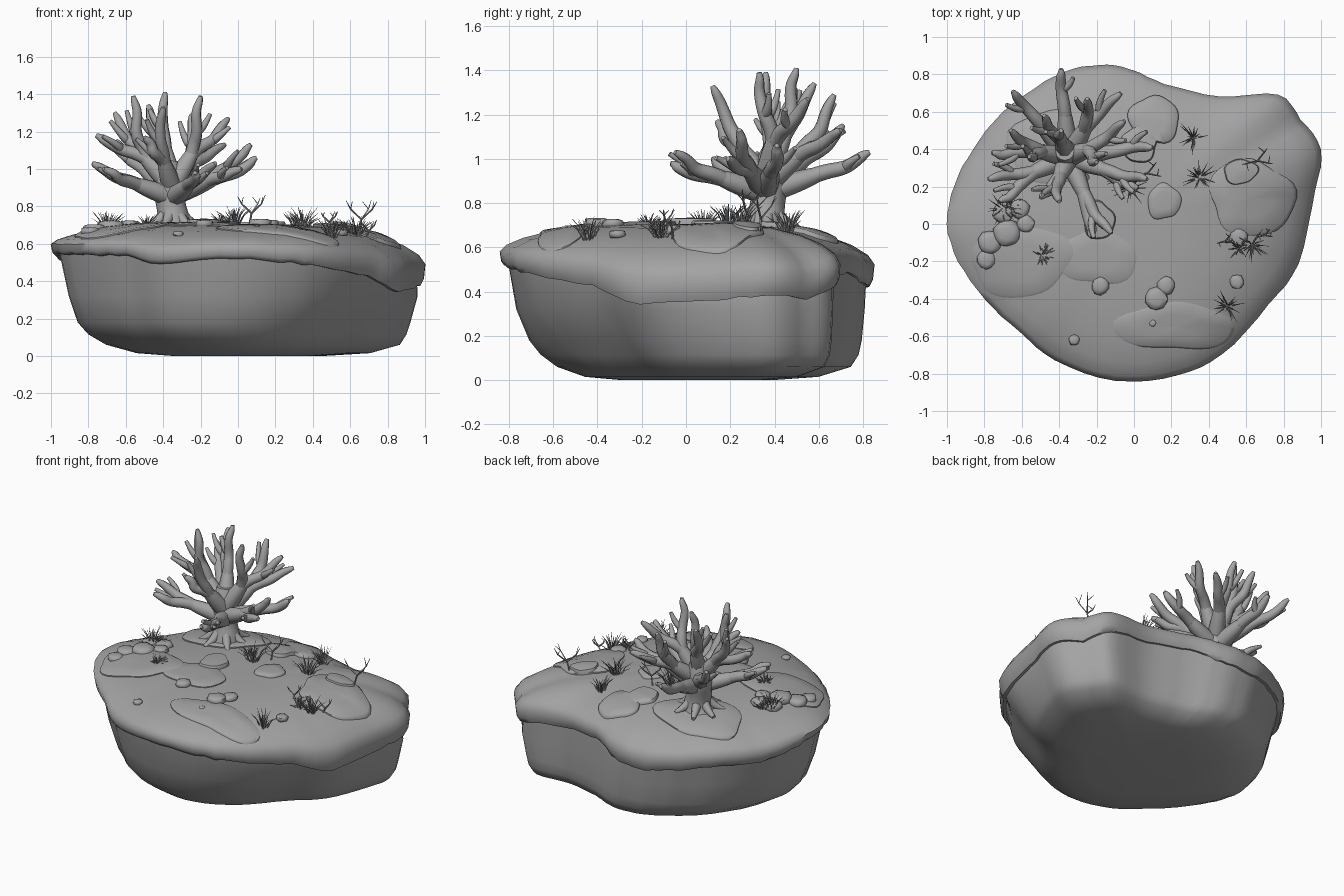
import bpy, bmesh, math, random
from mathutils import Vector
from mathutils.bvhtree import BVHTree

if "Cube" in bpy.data.objects:
    bpy.data.objects.remove(bpy.data.objects["Cube"])

random.seed(4)
R = random.uniform

# island outline: x, y, height of the crease under the overhanging top layer
OUT = [(-1, 0, .54), (-.94, -.2, .54), (-.8, -.4, .535), (-.61, -.58, .53), (-.42, -.73, .49),
       (-.1, -.84, .52), (.23, -.81, .5), (.47, -.7, .47), (.72, -.43, .42), (.88, -.21, .34),
       (.97, .18, .36), (1, .4, .38), (.89, .56, .36), (.77, .69, .42), (.46, .68, .46),
       (.16, .75, .48), (0, .82, .44), (-.14, .85, .42), (-.32, .83, .42), (-.48, .76, .44),
       (-.7, .6, .47), (-.86, .4, .46), (-.96, .21, .5)]

grey = bpy.data.materials.new("dark_grey")
grey.diffuse_color = (.37, .37, .37, 1)
grey.use_nodes = True
grey.node_tree.nodes["Principled BSDF"].inputs["Base Color"].default_value = grey.diffuse_color


def smooth_loop(pts, sub):
    """Closed Catmull-Rom loop through the points."""
    p, n, res = [Vector(q) for q in pts], len(pts), []
    for i in range(n):
        a, b, c, d = p[i - 1], p[i], p[(i + 1) % n], p[(i + 2) % n]
        for k in range(sub):
            t = k / sub
            res.append(.5 * (2 * b + (c - a) * t + (2 * a - 5 * b + 4 * c - d) * t * t
                             + (3 * b - a - 3 * c + d) * t ** 3))
    return res


def add_object(name, mesh, angle=50):
    mesh.shade_smooth()
    mesh.set_sharp_from_angle(angle=math.radians(angle))
    mesh.materials.clear()
    mesh.materials.append(grey)
    ob = bpy.data.objects.new(name, mesh)
    bpy.context.collection.objects.link(ob)
    return ob


def loft(name, rings, angle):
    """Skin a list of equal rings, closing both ends."""
    bm = bmesh.new()
    vs = [[bm.verts.new(v) for v in ring] for ring in rings]
    n = len(rings[0])
    for a, b in zip(vs, vs[1:]):
        for i in range(n):
            j = (i + 1) % n
            bm.faces.new((a[i], a[j], b[j], b[i]))
    for ring in (vs[0], vs[-1]):
        c = bm.verts.new(sum((v.co for v in ring), Vector()) / n)
        for i in range(n):
            bm.faces.new((ring[i], ring[(i + 1) % n], c))
    bmesh.ops.recalc_face_normals(bm, faces=bm.faces)
    me = bpy.data.meshes.new(name)
    bm.to_mesh(me)
    bm.free()
    return add_object(name, me, angle)


def tubes(name, paths, sides=1, smooth=True):
    """Tapered tubes; each path is a list of (point, radius)."""
    cu = bpy.data.curves.new(name, 'CURVE')
    cu.dimensions = '3D'
    cu.bevel_depth, cu.bevel_resolution, cu.use_fill_caps = 1, sides, True
    cu.resolution_u = 4
    for path in paths:
        sp = cu.splines.new('NURBS' if smooth else 'POLY')
        sp.points.add(len(path) - 1)
        for q, (co, r) in zip(sp.points, path):
            q.co, q.radius = (*co, 1), r
        if smooth:
            sp.order_u, sp.use_endpoint_u = 3, True
    tmp = bpy.data.objects.new(name + "_tmp", cu)
    bpy.context.collection.objects.link(tmp)
    dg = bpy.context.evaluated_depsgraph_get()
    me = bpy.data.meshes.new_from_object(tmp.evaluated_get(dg))
    bpy.data.objects.remove(tmp)
    me.name = name
    return add_object(name, me)


loop = [v + Vector((R(-.003, .003), R(-.003, .003), R(-.006, .006))) for v in smooth_loop(OUT, 4)]


def skew(v, k):
    """Pull the foot in at the front right and push it out at the front left."""
    a = math.atan2(v.y, v.x)
    return 1 + k * (.06 * max(0, math.cos(a + 2.3)) ** 3 - .17 * max(0, math.cos(a + .75)) ** 4)


# rock base: scale, shift x, shift y, z, skew (the last ring follows the crease)
base = [[(v.x * s * skew(v, k) + dx, v.y * s * skew(v, k) + dy, z) for v in loop]
        for s, dx, dy, z, k in
        [(.4, .06, .05, 0, 1), (.62, .09, .07, .015, 1), (.78, .09, .08, .06, 1),
         (.845, .06, .06, .115, .9), (.885, .04, .04, .18, .7), (.93, .03, .015, .32, .2)]]
base.append([(v.x * .955, v.y * .955, v.z + .02) for v in loop])
loft("rock_base", base, 60)

# overhanging top layer: scale, blend from crease height to top height
TOP = .706
cap = loft("ground_top", [[(v.x * s, v.y * s, v.z + (TOP - v.z) * m) for v in loop] for s, m in
           [(.93, .03), (.975, .02), (.992, .12), (1, .35), (.965, .5), (.88, .66),
            (.75, .81), (.55, .94), (.3, .99), (.1, 1)]], 60)
bvh = BVHTree.FromPolygons([v.co for v in cap.data.vertices],
                           [p.vertices for p in cap.data.polygons])


def ground(x, y):
    hit = bvh.ray_cast(Vector((x, y, 2)), Vector((0, 0, -1)))
    return hit[0].z if hit[0] else .6


# flat earth patches draped over the ground: x, y, rx, ry, height
PATCHES = [(.63, .14, .235, .2, .018), (.57, .28, .09, .07, .03), (.11, .56, .13, .13, .02),
           (.03, .43, .1, .1, .02), (.16, .12, .085, .1, .015), (-.19, .02, .09, .1, .025),
           (-.2, -.18, .21, .15, .012), (.22, -.55, .31, .13, .012), (-.6, -.2, .27, .19, .014),
           (-.4, .42, .28, .2, .015)]
for i, (x, y, rx, ry, h) in enumerate(PATCHES):
    ph, ring = R(0, 6), []
    wob = [1 + .06 * math.sin(2 * a + ph) + .06 * math.sin(3 * a + 2 * ph) + .04 * math.sin(5 * a)
           for a in (k * math.tau / 32 for k in range(32))]
    for s, dz in [(1, -.015), (1, h * .5), (.93, h), (.5, h * 1.1), (.1, h * 1.15)]:
        row = []
        for k, w in enumerate(wob):
            px = x + rx * s * w * math.cos(k * math.tau / 32)
            py = y + ry * s * w * math.sin(k * math.tau / 32)
            row.append((px, py, ground(px, py) + dz))
        ring.append(row)
    loft(f"ground_patch_{i}", ring, 50)

# angular stones: x, y, radius
STONES = [(-.77, -.1, .065), (-.79, -.19, .055), (-.68, -.05, .075), (-.7, .06, .06),
          (-.61, .08, .055), (-.58, 0, .05), (-.18, -.33, .05), (.12, -.4, .065),
          (.17, -.33, .05), (-.32, -.62, .03), (.56, -.07, .05), (.55, -.31, .04), (.1, -.53, .02)]
for i, (x, y, r) in enumerate(STONES):
    bm = bmesh.new()
    bmesh.ops.create_icosphere(bm, subdivisions=2, radius=r)
    for v in bm.verts:
        v.co *= R(.9, 1.06)
        v.co.z = max(min(v.co.z * .7, r * .45), -r * .4)
    me = bpy.data.meshes.new("stone")
    bm.to_mesh(me)
    bm.free()
    add_object(f"stone_{i}", me).location = (x, y, ground(x, y) + .008)

# tree trunk and roots
C = Vector((-.35, .36, .66))
tubes("trunk", [[(C, .115), (C + Vector((.01, 0, .06)), .088), (C + Vector((-.01, .01, .15)), .075),
                 (C + Vector((-.02, .02, .26)), .095), (C + Vector((-.02, .03, .38)), .05)]], 4)
roots = []
for k in range(7):
    a = k * math.tau / 7 + R(-.2, .2)
    d = Vector((math.cos(a), math.sin(a), 0))
    roots.append([(C + d * .03 + Vector((0, 0, .12)), .035), (C + d * .08 + Vector((0, 0, .05)), .03),
                  (C + d * .16 + Vector((0, 0, .03)), .012)])
tubes("roots", roots, 2)

# limbs that fork into the listed branch tips
LIMBS = [[(-.39, .50, 1.41), (-.48, .58, 1.34)], [(-.20, .33, 1.39), (-.05, .55, 1.27)],
         [(-.56, .36, 1.39), (-.66, .5, 1.3), (-.76, .38, 1.18)],
         [(-.40, .12, 1.33), (-.5, .14, 1.17)], [(-.25, .67, 1.29), (-.07, .70, 1.13)],
         [(-.65, .71, 1.15)], [(-.39, .83, 1.03)], [(.10, .41, 1.06)],
         [(.07, .24, 1.13), (.02, .19, 1.0)],
         [(-.12, -.05, 1.03), (-.23, -.07, .98)], [(-.78, .24, 1.03), (-.72, .12, 1.0)]]
paths = []
for group in LIMBS:
    tips = [Vector(t) for t in group]
    mean = sum(tips, Vector()) / len(tips)
    out = Vector((mean.x - C.x, mean.y - C.y, 0))
    start = C + Vector((0, 0, .185 + .2 * (mean.z - 1)))
    rise = mean.z - start.z
    knee = start + out * .3 + Vector((0, 0, rise * .25))
    fork = start + out * .48 + Vector((0, 0, rise * .42))
    paths.append([(start, .055), (knee, .052), (fork, .036)])
    for tip in tips:
        d = tip - fork
        flat = Vector((d.x, d.y, 0))
        m = fork + d * .4 + flat * .12 + Vector((R(-.02, .02), R(-.02, .02), -.01))
        m2 = fork + d * .72 + flat * .05 + Vector((R(-.02, .02), R(-.02, .02), 0))
        paths.append([(knee.lerp(fork, .8), .036), (fork + d * .15, .035), (m, .031), (m2, .026),
                      (tip - d * .08, .02), (tip, .011)])
        # side shoot
        side = Vector((-d.y, d.x, 0)).normalized() * random.choice((-1, 1))
        paths.append([(m, .024), (m + side * .04 + Vector((0, 0, .02)), .022),
                      (m + side * .07 + d * R(.2, .4) + Vector((0, 0, .03)), .011)])
tubes("branches", paths, 2)

# grass tufts
TUFTS = [(.32, .46), (.35, .25), (.5, -.44), (.63, -.11), (.56, -.13), (-.70, .08),
         (-.66, .11), (-.49, -.17), (-.02, .19), (-.08, .24)]
for i, (x, y) in enumerate(TUFTS):
    blades, g = [], ground(x, y)
    size = .7 if i in (4, 6, 7, 9) else 1
    for k in range(30):
        a, sp, h = R(0, math.tau), R(.01, .1) * size, R(.05, .11) * size
        d = Vector((math.cos(a), math.sin(a), 0))
        b = Vector((x, y, g - .01)) + d * sp * .25
        blades.append([(b, .0035), (b + d * sp * .35 + Vector((0, 0, h * .65)), .0025),
                       (b + d * sp * .8 + Vector((0, 0, h)), .0008)])
    tubes(f"grass_tuft_{i}", blades, 0, False)

# dry forked twigs: x, y, lean x, lean y, height
for i, (x, y, lx, ly, h) in enumerate([(.06, .27, .03, 0, .18), (.64, .33, .05, .02, .2),
                                       (.5, -.1, -.03, .02, .11), (.68, -.06, .05, 0, .1)]):
    b = Vector((x, y, ground(x, y) - .01))
    mid = b + Vector((lx * .4, ly * .4, h * .4))
    twig = [[(b, .006), (mid, .005)]]
    for a in (-2.9, -.2, .9):
        d = Vector((math.cos(a), math.sin(a), 0))
        e = mid + d * h * .3 + Vector((0, 0, h * .28))
        twig.append([(mid, .005), (e, .004), (e + d * h * .12 + Vector((0, 0, h * R(.15, .3))), .0015)])
        twig.append([(e, .003), (e + Vector((-d.y, d.x, 1)) * h * .2, .0015)])
    tubes(f"dry_twig_{i}", twig, 0, False)
